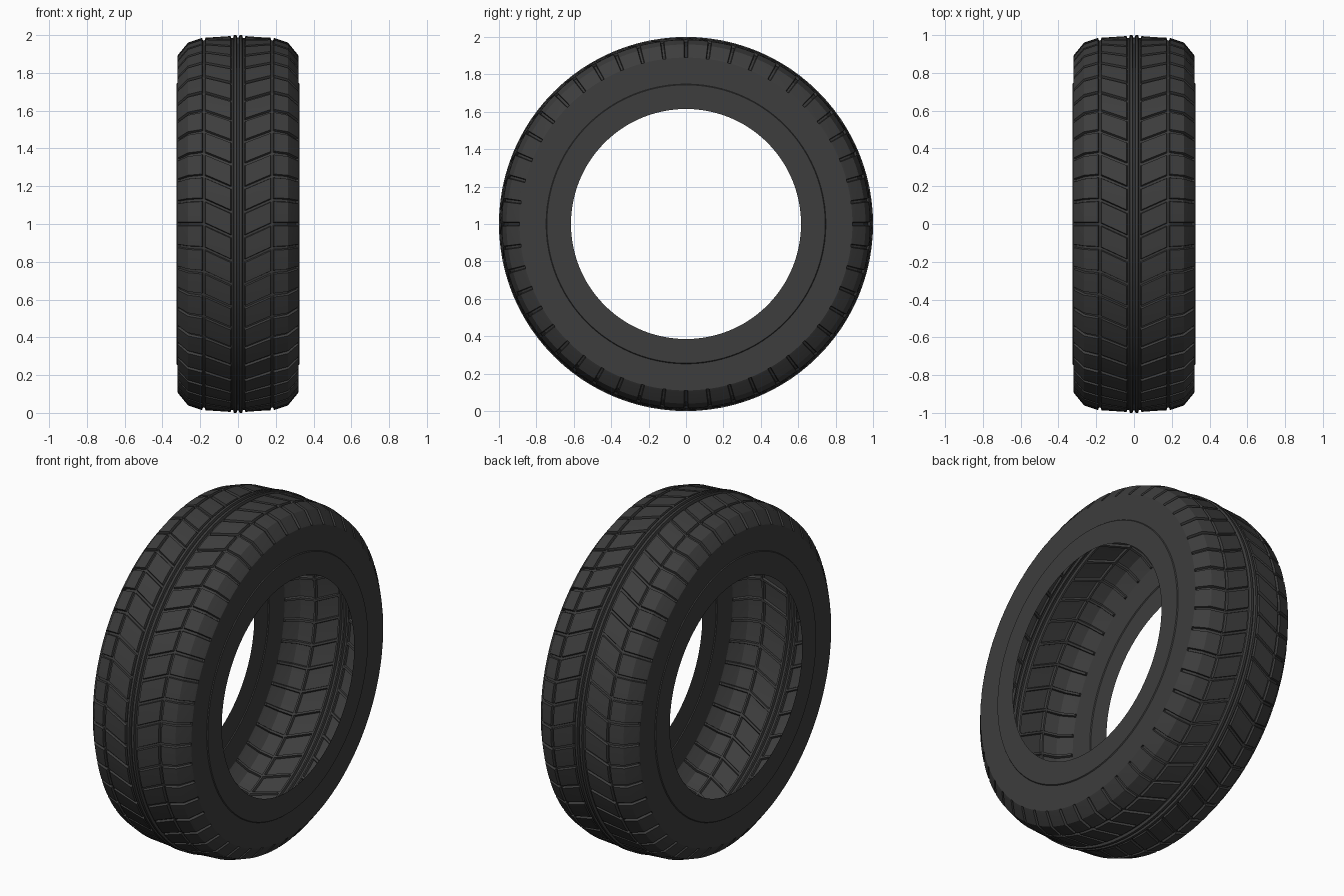
import bpy, bmesh, math

if "Cube" in bpy.data.objects:
    bpy.data.objects.remove(bpy.data.objects["Cube"])

PITCHES = 48                      # tread blocks around the tyre
STEP = 2 * math.pi / PITCHES
DEPTH = 0.013                     # groove depth

rubber = bpy.data.materials.new("dark_rubber")
rubber.diffuse_color = (0.047, 0.047, 0.047, 1)
rubber.use_nodes = True
rubber.node_tree.nodes["Principled BSDF"].inputs["Base Color"].default_value = rubber.diffuse_color

# Angles within one pitch: (offset, is groove floor)
ANGLES = [(-0.0065, True), (0.0065, True), (0.0105, False),
          (STEP / 2, False), (STEP - 0.0105, False)]


def shift(x):
    """Chevron sweep of the cross grooves, half a pitch at the shoulder."""
    t = (min(max(abs(x), 0.04), 0.18) - 0.04) / 0.14
    return STEP / 2 * (t - 1) + STEP / 2 - STEP / 2


def ring_object(name, stations):
    """Sweep stations (x, radius, floor, crossed) round the x axis."""
    bm = bmesh.new()
    rows = []
    for x, r, floor, crossed in stations:
        row = []
        for k in range(PITCHES):
            for off, groove in ANGLES:
                a = k * STEP + off + shift(x)
                d = DEPTH if floor or (groove and crossed) else 0
                dx = math.copysign(d * 0.5, x) if abs(x) > 0.2 else 0
                rr = r - d
                row.append(bm.verts.new((x - dx, -rr * math.cos(a), 1 + rr * math.sin(a))))
        rows.append(row)
    n = len(rows[0])
    for a, b in zip(rows, rows[1:]):
        for i in range(n):
            j = (i + 1) % n
            bm.faces.new((a[i], a[j], b[j], b[i]))
    bmesh.ops.recalc_face_normals(bm, faces=bm.faces)
    mesh = bpy.data.meshes.new(name)
    bm.to_mesh(mesh)
    bm.free()
    mesh.materials.append(rubber)
    ob = bpy.data.objects.new(name, mesh)
    bpy.context.collection.objects.link(ob)
    bpy.ops.object.select_all(action='DESELECT')
    ob.select_set(True)
    bpy.context.view_layer.objects.active = ob
    bpy.ops.object.shade_smooth_by_angle(angle=math.radians(20))
    return ob


# Tread: centre groove, narrow rib, inner groove, chevron blocks, shoulder blocks
half = [
    (0.004, 1.0, True, False), (0.008, 1.0, False, False),
    (0.022, 1.0, False, False), (0.026, 0.998, True, False),
    (0.035, 0.996, True, False), (0.039, 0.995, False, True),
    (0.172, 0.986, False, True), (0.176, 0.986, True, True),
    (0.186, 0.985, True, True), (0.190, 0.985, False, True),
    (0.265, 0.960, False, True), (0.314, 0.900, False, True),
    (0.320, 0.890, False, False),
]
tread = [(-x, r, f, c) for x, r, f, c in reversed(half)] + half
ring_object("tread", tread)

# Sidewalls with a slightly raised bead ring
for side, name in ((1, "sidewall_right"), (-1, "sidewall_left")):
    wall = [(0.320, 0.890), (0.320, 0.748), (0.325, 0.744), (0.325, 0.615)]
    ring_object(name, [(side * x, r, False, False) for x, r in wall])
